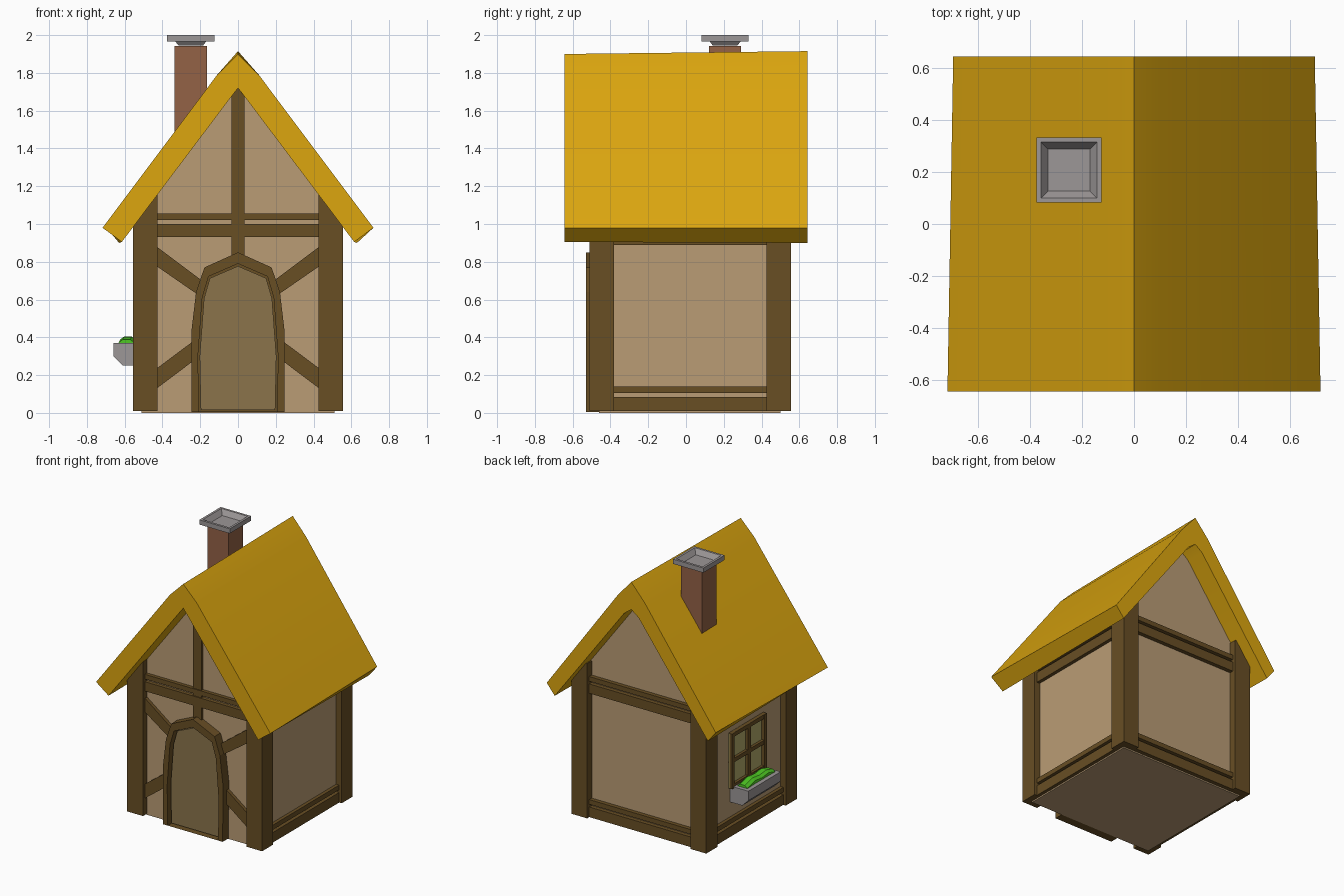
import bpy, bmesh, math

if "Cube" in bpy.data.objects:
    bpy.data.objects.remove(bpy.data.objects["Cube"])


def mat(name, rgb):
    m = bpy.data.materials.new(name)
    lin = [((c / 255 + 0.055) / 1.055) ** 2.4 if c > 10 else c / 255 / 12.92 for c in rgb]
    m.diffuse_color = (*lin, 1)
    m.use_nodes = True
    m.node_tree.nodes["Principled BSDF"].inputs["Base Color"].default_value = m.diffuse_color
    return m


PLASTER = mat("plaster", (186, 156, 117))
TIMBER = mat("timber", (104, 78, 36))
DOOR = mat("door wood", (139, 116, 75))
THATCH = mat("golden roof", (220, 166, 15))
BRICK = mat("chimney brick", (148, 98, 70))
STONE = mat("grey stone", (156, 151, 151))
GLASS = mat("olive glass", (178, 170, 105))
LEAF = mat("leaf green", (78, 200, 35))


def loft(name, rings, material, cap=True, closed=False):
    """Skin between rings of 3D points; cap the ends or join last to first."""
    bm = bmesh.new()
    vs = [[bm.verts.new(p) for p in r] for r in rings]
    n = len(vs[0])
    pairs = list(zip(vs, vs[1:])) + ([(vs[-1], vs[0])] if closed else [])
    for a, b in pairs:
        for i in range(n):
            j = (i + 1) % n
            bm.faces.new((a[i], a[j], b[j], b[i]))
    if cap and not closed:
        bm.faces.new(vs[0])
        bm.faces.new(vs[-1])
    bmesh.ops.recalc_face_normals(bm, faces=bm.faces)
    me = bpy.data.meshes.new(name)
    bm.to_mesh(me)
    bm.free()
    me.materials.append(material)
    ob = bpy.data.objects.new(name, me)
    bpy.context.collection.objects.link(ob)
    return ob


def prism(name, pts, y0, y1, material):
    return loft(name, [[(x, y, z) for x, z in pts] for y in (y0, y1)], material)


def box(name, x0, x1, y0, y1, z0, z1, material):
    return prism(name, [(x0, z0), (x1, z0), (x1, z1), (x0, z1)], y0, y1, material)


def mirrored(half):
    """Complete a right-hand half profile to both sides of x = 0."""
    return half + [(-x, z) for x, z in reversed(half) if abs(x) > 1e-6]


# plastered walls with gables
prism("walls", mirrored([(0.51, 0), (0.51, 1.1), (0, 1.78)]), -0.46, 0.50, PLASTER)

# roof, slightly tapered towards the back
def roof_ring(outer, inner, y):
    pts = ([(-x, z) for x, z in reversed(outer)] + outer[1:]
           + inner[::-1] + [(-x, z) for x, z in inner[1:]])
    return [(x, y, z) for x, z in pts]


roof = loft("roof", [
    roof_ring([(0, 1.90), (0.11, 1.79), (0.717, 0.98)],
              [(0, 1.72), (0.04, 1.668), (0.615, 0.905)], -0.643),
    roof_ring([(0, 1.915), (0.11, 1.79), (0.695, 0.98)],
              [(0, 1.71), (0.06, 1.665), (0.63, 0.90)], 0.643)], THATCH)
bpy.context.view_layer.objects.active = roof
roof.select_set(True)
bpy.ops.object.shade_smooth_by_angle(angle=math.radians(25))
roof.select_set(False)

# corner posts, side beams and front braces
for s, side in ((-1, "left"), (1, "right")):
    xs = sorted((s * 0.425, s * 0.555))
    box(f"front_{side}_post", *xs, -0.51, -0.38, 0.01, 1.16, TIMBER)
    box(f"back_{side}_post", *xs, 0.425, 0.555, 0.01, 1.16, TIMBER)
    xb = sorted((s * 0.50, s * 0.535))
    for i, (a, b) in enumerate(((0.01, 0.085), (0.105, 0.14), (0.89, 0.965), (0.985, 1.02))):
        box(f"{side}_beam_{i}", *xb, -0.40, 0.44, a, b, TIMBER)
    for nm, pts in (("upper", [(0.44, 0.887), (0.19, 0.70), (0.19, 0.61), (0.44, 0.783)]),
                    ("lower", [(0.44, 0.228), (0.23, 0.385), (0.23, 0.28), (0.44, 0.122)])):
        prism(f"{side}_{nm}_brace", [(s * x, z) for x, z in pts], -0.485, -0.45, TIMBER)

# front and back cross beams, gable post
for i, (a, b) in enumerate(((0.93, 1.0), (1.02, 1.055))):
    box(f"front_beam_{i}", -0.44, 0.44, -0.487, -0.45, a, b, TIMBER)
    box(f"back_beam_{i}", -0.44, 0.44, 0.49, 0.53, a, b, TIMBER)
for i, (a, b) in enumerate(((0.01, 0.085), (0.105, 0.14))):
    box(f"back_sill_{i}", -0.44, 0.44, 0.49, 0.53, a, b, TIMBER)
box("gable_post", -0.035, 0.035, -0.48, -0.45, 0.8, 1.74, TIMBER)

# arched door, dark recess and frame
outer = mirrored([(0.245, 0.005), (0.247, 0.43), (0.222, 0.64), (0.178, 0.77), (0, 0.85)])
inner = mirrored([(0.207, 0.005), (0.212, 0.30), (0.189, 0.61), (0.156, 0.722), (0, 0.79)])
panel = mirrored([(0.197, 0.015), (0.203, 0.30), (0.18, 0.606), (0.149, 0.713), (0, 0.777)])
loft("door_frame", [[(x, y, z) for x, z in p] for p, y in
                    ((outer, -0.45), (outer, -0.53), (inner, -0.53), (inner, -0.45))],
     TIMBER, closed=True)
prism("door_recess", inner, -0.475, -0.45, TIMBER)
prism("door_panel", panel, -0.50, -0.46, DOOR)

# window on the left wall
Y0, Y1, Z0, Z1, W = -0.18, 0.23, 0.36, 0.77, 0.03
YM, ZM = (Y0 + Y1) / 2, (Z0 + Z1) / 2
box("window_glass", -0.518, -0.50, Y0, Y1, Z0, Z1, GLASS)
for i, y in enumerate((Y0, YM - W / 2, Y1 - W)):
    box(f"window_upright_{i}", -0.54, -0.50, y, y + W, Z0, Z1, TIMBER)
for i, z in enumerate((Z0, ZM - W / 2, Z1 - W)):
    box(f"window_bar_{i}", -0.538, -0.50, Y0, Y1, z, z + W, TIMBER)

# flower box and plants
prism("flower_box", [(-0.50, 0.25), (-0.61, 0.25), (-0.66, 0.30), (-0.66, 0.37), (-0.50, 0.37)],
      -0.17, 0.21, STONE)
plant = [(-0.545, 0.36), (-0.63, 0.36), (-0.625, 0.385), (-0.605, 0.40), (-0.565, 0.40), (-0.545, 0.385)]
sections = ((-0.145, -0.012, 0.0), (-0.08, 0.003, 0.008), (0.0, -0.003, 0.0),
            (0.08, 0.004, 0.007), (0.18, -0.012, 0.0))
loft("plants", [[(x + dx * 0.5, y, z + dx) for x, z in plant] for y, dx, _ in sections], LEAF)

# chimney with a hollow flared cap
CX, CY = -0.25, 0.207


def square(h, z):
    return [(CX + a * h, CY + b * h, z) for a, b in ((-1, -1), (1, -1), (1, 1), (-1, 1))]


loft("chimney", [square(0.085, 1.25), square(0.085, 1.943)], BRICK)
loft("chimney_cap", [square(0.08, 1.965), square(0.125, 1.965), square(0.125, 2.0),
                     square(0.108, 2.0), square(0.066, 1.946)], STONE)
